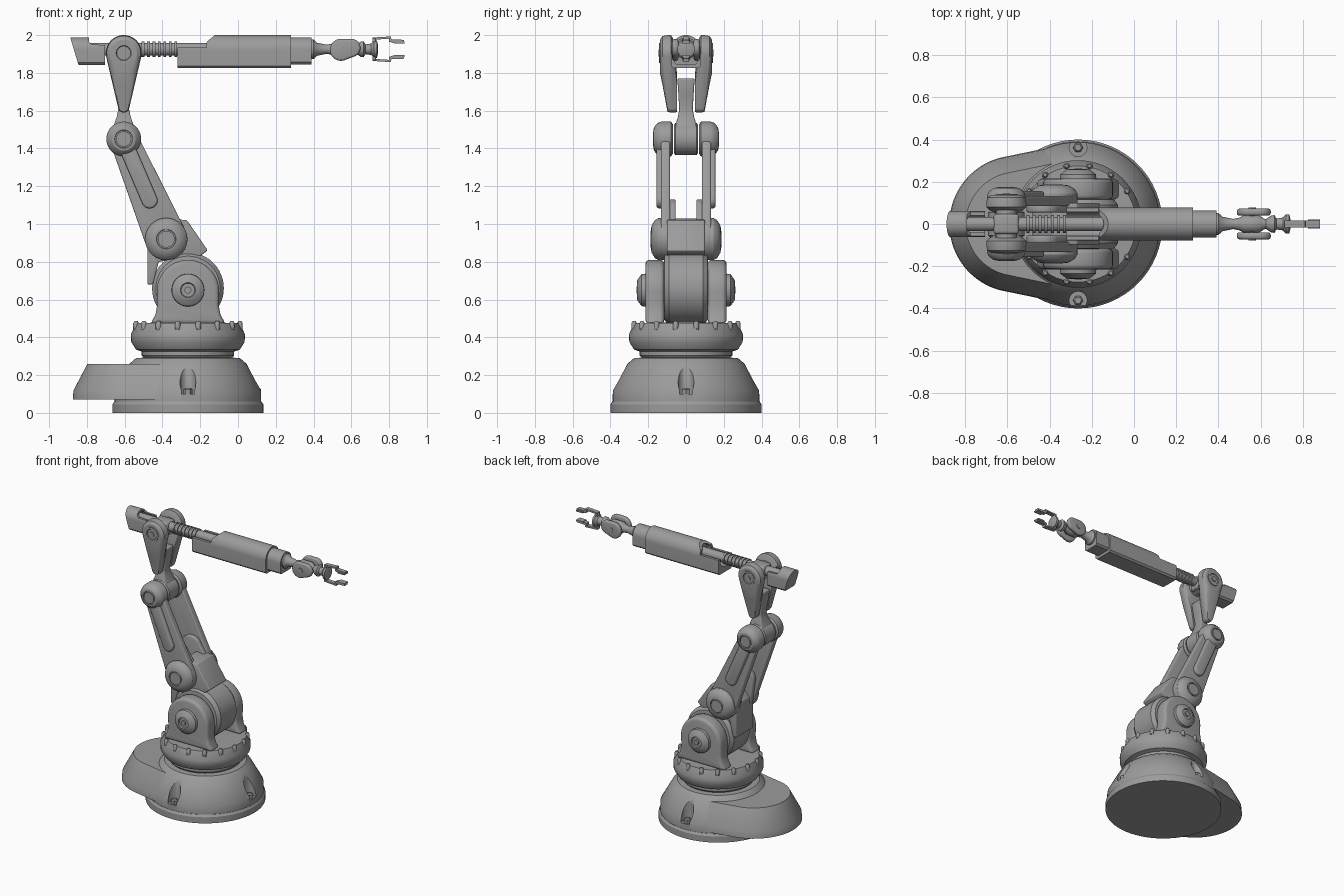
import bpy, bmesh
from math import sin, cos, pi, radians

cube = bpy.data.objects.get("Cube")
if cube:
    bpy.data.objects.remove(cube, do_unlink=True)

grey = bpy.data.materials.new("plain grey")
grey.use_nodes = True
COL = (0.33, 0.33, 0.33, 1)
grey.diffuse_color = COL
grey.node_tree.nodes["Principled BSDF"].inputs["Base Color"].default_value = COL

BX = -0.265      # axis of the base
AZ = 1.925       # axis of the forearm
SHOULDER, KNEE = (BX, 0.65), (-0.38, 0.92)
ELBOW, HEAD = (-0.605, 1.45), (-0.605, 1.905)


def loft(name, rings, bevel=0, cutters=()):
    """Skin equal-length rings into a capped solid, then cut, bevel and shade it."""
    bm = bmesh.new()
    rows = [[bm.verts.new(p) for p in ring] for ring in rings]
    n = len(rows[0])
    for a, b in zip(rows, rows[1:]):
        for i in range(n):
            j = (i + 1) % n
            bm.faces.new((a[i], a[j], b[j], b[i]))
    bm.faces.new(rows[0])
    bm.faces.new(rows[-1])
    bmesh.ops.recalc_face_normals(bm, faces=bm.faces)
    me = bpy.data.meshes.new(name)
    bm.to_mesh(me)
    bm.free()
    me.materials.append(grey)
    ob = bpy.data.objects.new(name, me)
    bpy.context.collection.objects.link(ob)
    bpy.ops.object.select_all(action='DESELECT')
    ob.select_set(True)
    bpy.context.view_layer.objects.active = ob
    for c in cutters:
        m = ob.modifiers.new("cut", 'BOOLEAN')
        m.operation, m.solver, m.object = 'DIFFERENCE', 'EXACT', c
        bpy.ops.object.modifier_apply(modifier=m.name)
    if bevel:
        m = ob.modifiers.new("bevel", 'BEVEL')
        m.width, m.segments, m.limit_method = bevel, 3, 'ANGLE'
        m.angle_limit = radians(40)
        bpy.ops.object.modifier_apply(modifier=m.name)
    bpy.ops.object.shade_smooth_by_angle(angle=radians(32))
    return ob


def lathe(name, axis, origin, profile, seg=40, cutters=()):
    """Turn (radius, distance) pairs about an axis through origin."""
    ox, oy, oz = origin
    rings = []
    for r, d in profile:
        ring = []
        for i in range(seg):
            u, v = r * cos(2 * pi * i / seg), r * sin(2 * pi * i / seg)
            p = {'x': (d, u, v), 'y': (u, d, v), 'z': (u, v, d)}[axis]
            ring.append((ox + p[0], oy + p[1], oz + p[2]))
        rings.append(ring)
    return loft(name, rings, 0, cutters)


def hull(c1, r1, c2, r2, n=56):
    """Outline wrapped around two circles."""
    pts = []
    for i in range(n):
        a = 2 * pi * (i + 0.5) / n
        d = (cos(a), sin(a))
        s = [c[0] * d[0] + c[1] * d[1] + r for c, r in ((c1, r1), (c2, r2))]
        c, r = (c1, r1) if s[0] >= s[1] else (c2, r2)
        pts.append((c[0] + r * d[0], c[1] + r * d[1]))
    return pts


def along_y(name, layers, bevel=0, cutters=()):
    return loft(name, [[(x, y, z) for x, z in o] for y, o in layers], bevel, cutters)


def plate(name, outline, y0, y1, bevel=0):
    return along_y(name, [(y0, outline), (y1, outline)], bevel)


def box(name, x0, x1, y0, y1, z0, z1, bevel=0):
    return plate(name, [(x0, z0), (x1, z0), (x1, z1), (x0, z1)], y0, y1, bevel)


def housing(name, x0, x1, w, z0, z1, lean=0, cutters=()):
    """Flat-bottomed, round-topped casing along x."""
    sec = [(-w, z0 + 0.012), (-w + 0.012, z0), (w - 0.012, z0), (w, z0 + 0.012)]
    sec += [(w * cos(pi * i / 20), z1 - w + w * sin(pi * i / 20)) for i in range(21)]
    return loft(name, [[(x0 + lean * (z1 - z), y, z) for y, z in sec],
                       [(x1, y, z) for y, z in sec]], 0, cutters)


def discard(obs):
    for o in obs:
        bpy.data.objects.remove(o, do_unlink=True)


# Base: foot, bell and rear lobe, with three bolt pockets
spots = [(BX, -0.362), (BX, 0.362), (BX + 0.362, 0)]
bores = [lathe("pocket_cutter", 'z', (x, y, 0), [(0.042, 0.1), (0.042, 0.4)], 24)
         for x, y in spots]
lathe("base_foot", 'z', (BX, 0, 0), [(0.4, 0), (0.4, 0.045), (0.39, 0.06), (0.3, 0.065)], 64)
lathe("base_bell", 'z', (BX, 0, 0), [(0.388, 0.06), (0.388, 0.12), (0.31, 0.26), (0.275, 0.29),
                                     (0.2, 0.295)], 64, bores)
loft("base_lobe", [[(x, y, z) for x, y in hull((BX, 0), 0.382 - d, (-0.55, 0), 0.325 - d, 80)]
                   for d, z in ((0, 0.07), (0.004, 0.12), (0.078, 0.26))], 0, bores)
discard(bores)
for x, y in spots:
    lathe("base_bolt", 'z', (x, y, 0), [(0.024, 0.09), (0.024, 0.125), (0.016, 0.132)], 6)

# Turntable ring with bolts
lathe("turntable", 'z', (BX, 0, 0), [(0.225, 0.28), (0.245, 0.305), (0.245, 0.325), (0.275, 0.335),
                                     (0.3, 0.375), (0.302, 0.415), (0.275, 0.475), (0.1, 0.48)], 64)
for i in range(16):
    a = 2 * pi * (i + 0.5) / 16
    lathe("ring_bolt", 'z', (BX + 0.28 * cos(a), 0.28 * sin(a), 0),
          [(0.015, 0.44), (0.015, 0.475), (0.008, 0.487)], 10)

# Shoulder drum between the cheeks
lathe("shoulder_drum", 'y', (BX, 0, 0.66), [(0.13, -0.118), (0.17, -0.115), (0.19, -0.09),
                                            (0.19, 0.09), (0.17, 0.115), (0.13, 0.118)], 48)
# Link from drum to knee, with rear skirt and front flange
plate("shoulder_link", [(-0.48, 0.92), (-0.48, 0.68), (-0.45, 0.68), (-0.42, 0.8), (-0.2, 0.83),
                        (-0.16, 0.86), (-0.27, 1.02), (-0.38, 1.03)], -0.1, 0.1, 0.008)

cheek = [(BX + 0.165 * cos(pi * i / 24), 0.645 + 0.165 * sin(pi * i / 24)) for i in range(25)]
cheek += [(BX + s * x, z) for s, row in ((-1, ((0.163, 0.57), (0.172, 0.52), (0.2, 0.47))),
                                         (1, ((0.2, 0.47), (0.172, 0.52), (0.163, 0.57))))
          for x, z in row]

for s, side in ((1, "rear"), (-1, "front")):
    # Shoulder cheek and hub
    plate(side + "_cheek", cheek, s * 0.115, s * 0.215, 0.022)
    lathe(side + "_shoulder_hub", 'y', (BX, 0, 0.65),
          [(r, s * d) for r, d in ((0.088, 0.2), (0.085, 0.235), (0.055, 0.257), (0.04, 0.26),
                                   (0.036, 0.252), (0.018, 0.252), (0.018, 0.262))])
    # Knee hub
    lathe(side + "_knee_hub", 'y', (KNEE[0], 0, KNEE[1]),
          [(r, s * d) for r, d in ((0.09, 0.08), (0.11, 0.095), (0.112, 0.145), (0.1, 0.165),
                                   (0.07, 0.183), (0.052, 0.185), (0.05, 0.178))])
    lathe(side + "_knee_cap", 'y', (KNEE[0], 0, KNEE[1]), [(0.044, s * 0.16), (0.044, s * 0.188)])
    # Lower arm plate, inner web and raised rail
    plate(side + "_arm_plate", hull(KNEE, 0.112, ELBOW, 0.075), s * 0.085, s * 0.132, 0.008)
    plate(side + "_arm_web", hull(KNEE, 0.11, (-0.43, 1.05), 0.08), s * 0.055, s * 0.09, 0.008)
    plate(side + "_arm_rail", hull((-0.468, 1.125), 0.042, (-0.575, 1.375), 0.042),
          s * 0.12, s * 0.156, 0.012)
    # Elbow hub
    lathe(side + "_elbow_hub", 'y', (ELBOW[0], 0, ELBOW[1]),
          [(r, s * d) for r, d in ((0.08, 0.07), (0.092, 0.08), (0.092, 0.13), (0.085, 0.15),
                                   (0.062, 0.17), (0.048, 0.172), (0.046, 0.165))])
    lathe(side + "_elbow_cap", 'y', (ELBOW[0], 0, ELBOW[1]), [(0.04, s * 0.15), (0.04, s * 0.175)])
    # Head fork: teardrop that thickens towards the top
    fork = ((0.048, 1.75, 0.05, 0.028), (0.07, 1.9, 0.085, 0.03), (0.08, HEAD[1], 0.095, 0.03),
            (0.098, HEAD[1], 0.095, 0.026))
    layers = [(s * y, hull((-0.605, z), r, (-0.605, 1.62), q)) for y, z, r, q in fork]
    layers += [(s * y, hull(HEAD, r, (-0.605, z), q))
               for y, r, z, q in ((0.125, 0.09, 1.8, 0.06), (0.138, 0.07, 1.85, 0.05))]
    along_y(side + "_head_fork", layers)
    lathe(side + "_head_cap", 'y', (HEAD[0], 0, HEAD[1]),
          [(r, s * d) for r, d in ((0.052, 0.12), (0.052, 0.143), (0.04, 0.143), (0.036, 0.137),
                                   (0.018, 0.137), (0.018, 0.145))])
    # Wrist plate and pin
    plate(side + "_wrist_plate", hull((0.545, 1.922), 0.058, (0.6, 1.932), 0.048),
          s * 0.04, s * 0.073, 0.012)
    lathe(side + "_wrist_pin", 'y', (0.56, 0, AZ), [(0.018, 0), (0.018, s * 0.077)], 16)

# Upright link between elbow and head
lathe("elbow_knuckle", 'y', (ELBOW[0], 0, ELBOW[1]), [(0.075, -0.064), (0.086, -0.055),
                                                     (0.086, 0.055), (0.075, 0.064)])
loft("upright_link", [[(-0.605 + a * x, b * y, z) for a, b in ((-1, -1), (1, -1), (1, 1), (-1, 1))]
                      for x, y, z in ((0.075, 0.056, 1.47), (0.05, 0.054, 1.53), (0.036, 0.042, 1.57),
                                      (0.028, 0.036, 1.61), (0.04, 0.04, 1.68), (0.05, 0.046, 1.77))],
     0.008)

# Forearm: axle, carriage, rod and collars
lathe("head_axle", 'y', (HEAD[0], 0, HEAD[1]), [(0.05, -0.085), (0.05, 0.085)])
box("head_carriage", -0.665, -0.545, -0.048, 0.048, 1.865, 1.965, 0.015)
lathe("forearm_rod", 'x', (0, 0, AZ), [(0.034, -0.82), (0.034, 0.3)], 28)
for i in range(7):
    x = -0.51 + i * 0.029
    lathe("rod_collar", 'x', (0, 0, AZ), [(0.042, x), (0.042, x + 0.014)], 28)

# Forearm sleeve with open trough at the back
cuts = [plate("trough_cutter", [(-0.4, 1.935), (-0.168, 1.935), (-0.165, 1.965), (-0.11, 2.01),
                                (-0.4, 2.05)], -0.2, 0.2),
        lathe("bore_cutter", 'x', (0, 0, AZ), [(0.058, -0.4), (0.058, -0.13)])]
housing("forearm_sleeve", -0.32, 0.28, 0.078, 1.825, 2.0, 0, cuts)
discard(cuts)
housing("forearm_collar", 0.25, 0.39, 0.064, 1.845, 1.987)

# Tail casing behind the head
cuts = [plate("trough_cutter", [(-0.79, 2.05), (-0.79, 1.965), (-0.775, 1.95), (-0.6, 1.945),
                                (-0.6, 2.05)], -0.2, 0.2),
        lathe("bore_cutter", 'x', (0, 0, AZ), [(0.047, -0.81), (0.047, -0.6)])]
housing("tail_casing", -0.888, -0.705, 0.062, 1.842, 1.987, 0.3, cuts)
discard(cuts)

# Wrist shaft and hand
lathe("wrist_shaft", 'x', (0, 0, AZ), [(0.052, 0.38), (0.052, 0.4), (0.034, 0.42), (0.024, 0.47),
                                       (0.03, 0.5), (0.042, 0.52), (0.042, 0.59), (0.024, 0.62),
                                       (0.024, 0.64)], 28)
lathe("hand_hub", 'x', (0, 0, AZ), [(0.02, 0.62), (0.04, 0.65), (0.042, 0.665), (0.026, 0.675),
                                    (0.03, 0.705), (0.046, 0.72), (0.046, 0.735), (0.02, 0.742)], 28)
box("palm_bar", 0.712, 0.73, -0.02, 0.02, 1.866, 1.984, 0.004)
for s, side in ((1, "upper"), (-1, "lower")):
    finger = [(0.712, 0.05), (0.8, 0.056), (0.8, 0.04), (0.82, 0.034), (0.88, 0.036), (0.88, 0.05),
              (0.812, 0.052), (0.81, 0.068), (0.712, 0.062)]
    plate(side + "_finger", [(x, AZ + s * z) for x, z in finger], -0.016, 0.016)
    box(side + "_finger_pad", 0.825, 0.882, -0.022, 0.022, AZ + s * 0.036 - 0.005, AZ + s * 0.036 + 0.005)
